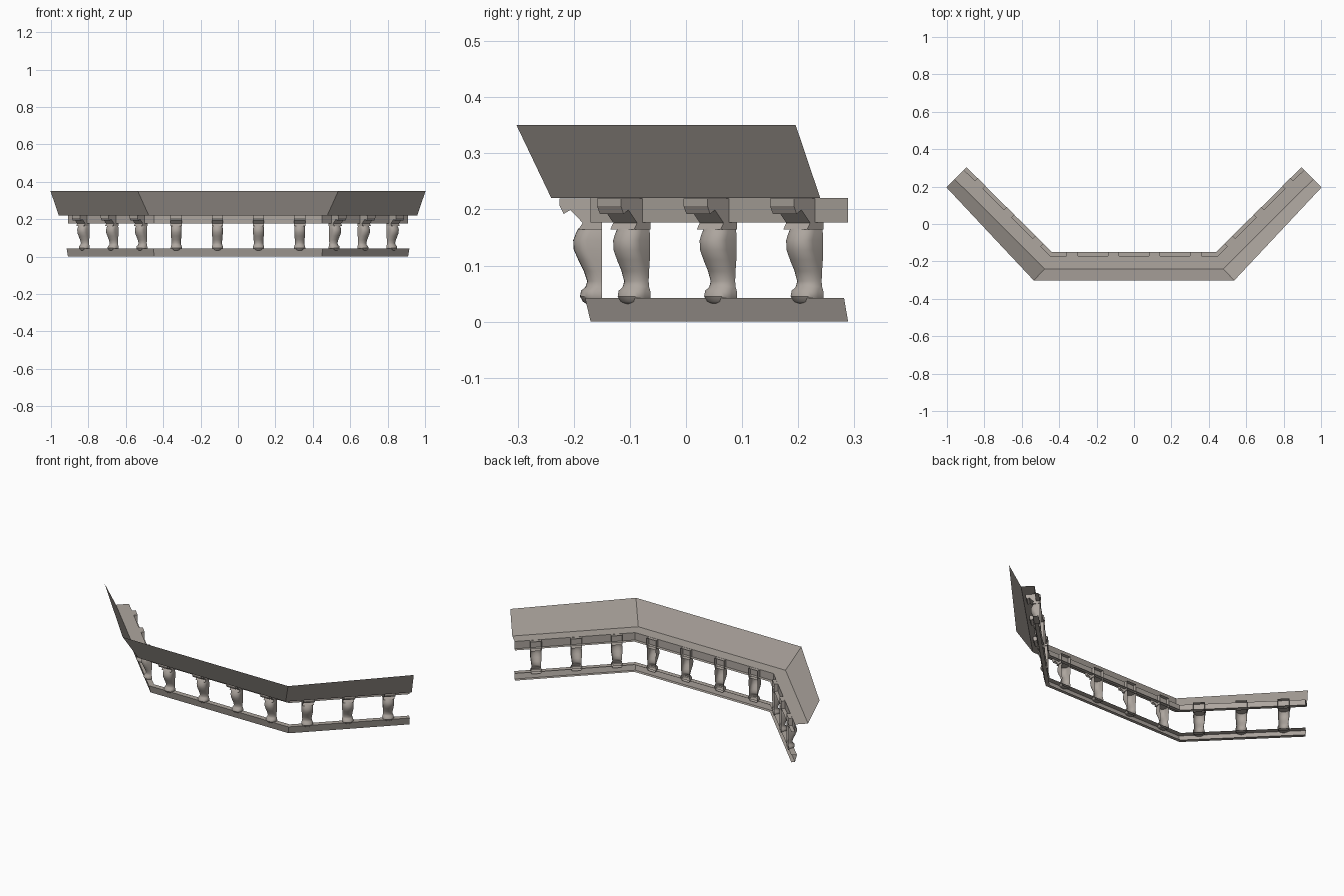
import bpy, bmesh, math
from mathutils import Matrix

if "Cube" in bpy.data.objects:
    bpy.data.objects.remove(bpy.data.objects["Cube"])

stone = bpy.data.materials.new("warm_grey_stone")
stone.diffuse_color = (0.42, 0.38, 0.345, 1)
stone.use_nodes = True
stone.node_tree.nodes["Principled BSDF"].inputs["Base Color"].default_value = stone.diffuse_color

BACK_Y = -0.15                 # inner line of the three-sided bay
CORNER_X, END_X, END_Y = 0.44, 0.895, 0.303
S = math.sqrt(0.5)


def mesh_from(name, bm):
    me = bpy.data.meshes.new(name)
    bm.to_mesh(me)
    bm.free()
    me.materials.append(stone)
    return me


def add_object(name, me, matrix=Matrix()):
    ob = bpy.data.objects.new(name, me)
    ob.matrix_world = matrix
    bpy.context.collection.objects.link(ob)
    return ob


def bay_points(d, z, flare=0.0):
    """Four path points at outward offset d from the inner line."""
    cx = CORNER_X + d * math.tan(math.radians(22.5)) + flare
    ex, ey = END_X + d * S, END_Y - d * S
    y = BACK_Y - d
    return [(-ex, ey, z), (-cx, y, z), (cx, y, z), (ex, ey, z)]


def sweep(name, profile):
    """Open moulding that follows the bay."""
    bm = bmesh.new()
    rows = [[bm.verts.new(p) for p in bay_points(*pt)] for pt in profile]
    for a, b in zip(rows, rows[1:]):
        for i in range(3):
            bm.faces.new((a[i], a[i + 1], b[i + 1], b[i]))
    return add_object(name, mesh_from(name, bm))


# Mouldings: (outward offset, height, extra corner flare)
sweep("top_cornice", [(0, 0.177), (0.02, 0.177), (0.02, 0.22),
                      (0.09, 0.22), (0.152, 0.35, 0.033)])
sweep("bottom_rail", [(0, 0.0), (0.02, 0.0), (0.03, 0.042), (0, 0.042)])


# Baluster shaft: open-backed half column, rounded at the front
def shaft_mesh():
    bm = bmesh.new()
    profile = [(0.166, 0.042, 0.026), (0.158, 0.046, 0.028), (0.145, 0.051, 0.029),
               (0.128, 0.050, 0.029), (0.11, 0.042, 0.028), (0.09, 0.032, 0.026),
               (0.072, 0.026, 0.025), (0.062, 0.029, 0.026), (0.055, 0.037, 0.029),
               (0.045, 0.039, 0.030), (0.036, 0.034, 0.027), (0.031, 0.027, 0.022)]
    n = 12
    rows = []
    for z, d, w in profile:
        r = 0.024
        pts = [(-w, 0)]
        for i in range(n + 1):
            a = math.pi * i / n
            pts.append((-w * math.cos(a), -(d - r) - r * math.sin(a)))
        pts.append((w, 0))
        rows.append([bm.verts.new((x, y, z)) for x, y in pts])
    for a, b in zip(rows, rows[1:]):
        for i in range(len(a) - 1):
            bm.faces.new((a[i], b[i], b[i + 1], a[i + 1]))
    bm.faces.new(rows[-1][::-1])
    me = mesh_from("baluster_shaft", bm)
    for p in me.polygons:
        p.use_smooth = True
    me.set_sharp_from_angle(angle=math.radians(40))
    return me


# Bracket: stepped block under the cornice, open at the back
def bracket_mesh():
    bm = bmesh.new()
    prof = [(0, 0.219), (0.075, 0.219), (0.075, 0.206), (0.068, 0.192),
            (0.056, 0.199), (0.034, 0.176), (0.042, 0.164), (0, 0.164)]
    w = 0.03
    left = [bm.verts.new((-w, -d, z)) for d, z in prof]
    right = [bm.verts.new((w, -d, z)) for d, z in prof]
    bm.faces.new(left)
    bm.faces.new(right[::-1])
    for i in range(len(prof) - 1):
        bm.faces.new((left[i + 1], left[i], right[i], right[i + 1]))
    return mesh_from("baluster_bracket", bm)


shaft, bracket = shaft_mesh(), bracket_mesh()

# Placement: four on the front, three on each wing
places = [(x, BACK_Y, 0) for x in (-0.33, -0.11, 0.11, 0.33)]
for s in (0.093, 0.311, 0.529):
    for side in (1, -1):
        places.append((side * (CORNER_X + s * S), BACK_Y + s * S, side * 45))
for i, (x, y, ang) in enumerate(places):
    m = Matrix.Translation((x, y, 0)) @ Matrix.Rotation(math.radians(ang), 4, 'Z')
    add_object(f"baluster_shaft_{i}", shaft, m)
    add_object(f"baluster_bracket_{i}", bracket, m)
